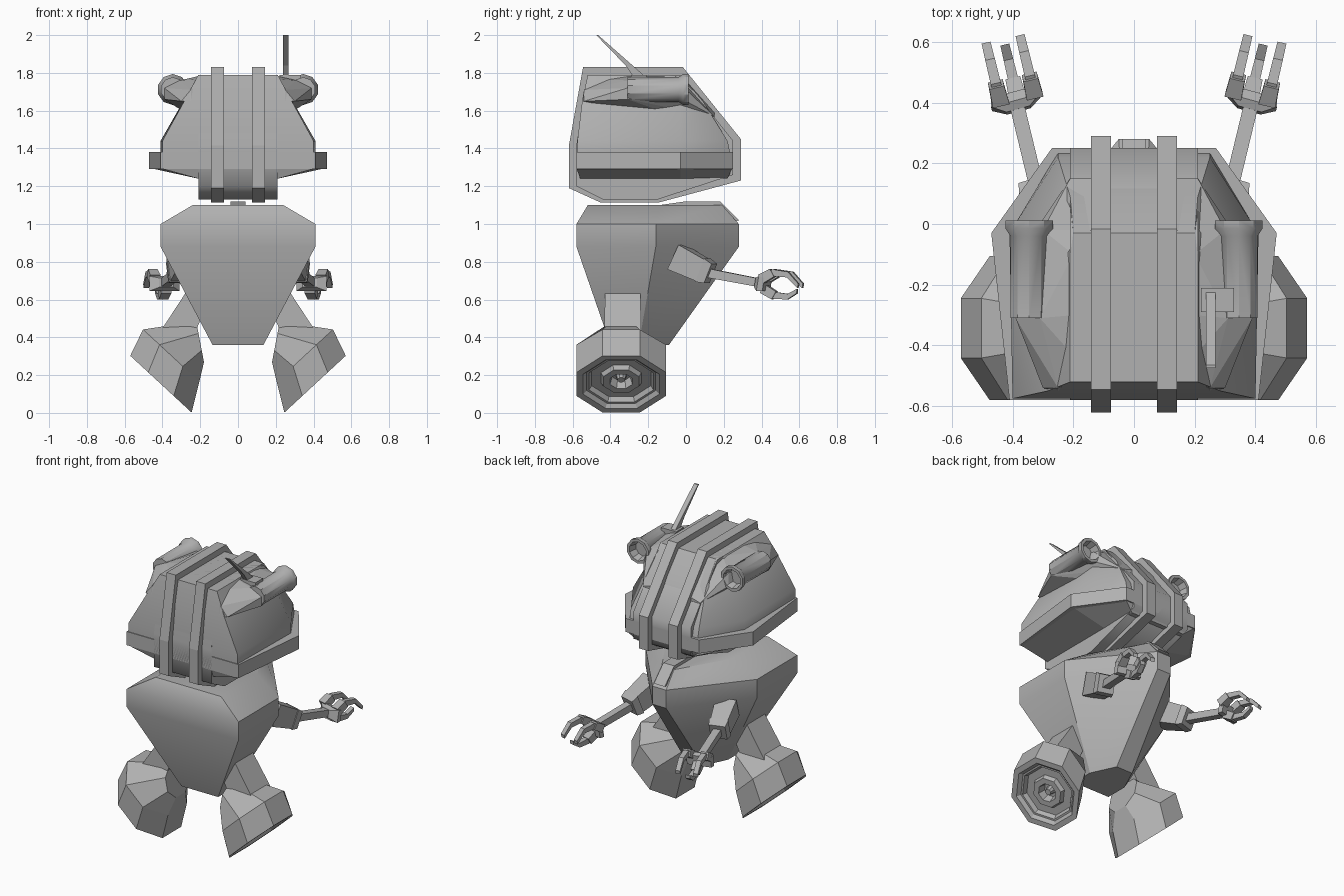
import bpy, bmesh, math
from mathutils import Vector

cube = bpy.data.objects.get("Cube")
if cube:
    bpy.data.objects.remove(cube)

grey = bpy.data.materials.new("plain_grey")
grey.use_nodes = True
TONE = (0.44, 0.44, 0.44, 1)
grey.diffuse_color = TONE
grey.node_tree.nodes["Principled BSDF"].inputs["Base Color"].default_value = TONE


def finish(name, bm, mirror=False, smooth=0):
    bmesh.ops.recalc_face_normals(bm, faces=bm.faces)
    mesh = bpy.data.meshes.new(name)
    bm.to_mesh(mesh)
    bm.free()
    mesh.materials.append(grey)
    ob = bpy.data.objects.new(name, mesh)
    bpy.context.collection.objects.link(ob)
    if mirror:
        ob.modifiers.new("mirror", 'MIRROR').use_mirror_merge = False
    if smooth:
        bpy.ops.object.select_all(action='DESELECT')
        ob.select_set(True)
        bpy.context.view_layer.objects.active = ob
        bpy.ops.object.shade_smooth_by_angle(angle=math.radians(smooth))
    return ob


def loft(name, rings, mirror=False, smooth=0):
    """Skin a list of equal rings and cap both ends."""
    bm = bmesh.new()
    loops = [[bm.verts.new(p) for p in ring] for ring in rings]
    n = len(loops[0])
    for a, b in zip(loops, loops[1:]):
        for i in range(n):
            j = (i + 1) % n
            bm.faces.new((a[i], a[j], b[j], b[i]))
    bm.faces.new(loops[0])
    bm.faces.new(loops[-1])
    return finish(name, bm, mirror, smooth)


def prism(name, profile, x0, x1, mirror=False, smooth=0):
    """Side profile (y, z) extruded across x."""
    return loft(name, [[(x, y, z) for y, z in profile] for x in (x0, x1)], mirror, smooth)


def sweep(name, path, sizes, sides=4, mirror=True, smooth=0):
    """Rings of (half width, half height) along a path, square to its chord."""
    path = [Vector(p) for p in path]
    d = (path[-1] - path[0]).normalized()
    right = d.cross(Vector((0, 0, 1))).normalized()
    up = right.cross(d)
    k = 1 / math.cos(math.pi / sides)
    turns = [(i + 0.5) * math.tau / sides for i in range(sides)]
    rings = [[p + right * w * k * math.cos(t) + up * h * k * math.sin(t) for t in turns]
             for p, (w, h) in zip(path, sizes)]
    return loft(name, rings, mirror, smooth)


def hull(name, points, mirror=True):
    bm = bmesh.new()
    for p in points:
        bm.verts.new(p)
    res = bmesh.ops.convex_hull(bm, input=bm.verts)
    bmesh.ops.delete(bm, geom=list(set(res["geom_interior"])), context='VERTS')
    return finish(name, bm, mirror)


def slab(z, w0, y0, w1, ym, w2, y1):
    """Six-sided outline: front, widest and back half widths."""
    half = [(w0, y0), (w1, ym), (w2, y1)]
    return [(x, y, z) for x, y in half] + [(-x, y, z) for x, y in reversed(half)]


# Torso, narrowing to a keel at the back, with a low ridge on top
loft("torso", [
    slab(0.36, 0.135, -0.40, 0.135, -0.25, 0.06, -0.09),
    slab(0.88, 0.41, -0.58, 0.41, -0.16, 0.05, 0.28),
    slab(1.00, 0.41, -0.58, 0.41, -0.16, 0.05, 0.28),
    slab(1.10, 0.24, -0.52, 0.24, -0.14, 0.045, 0.19)], smooth=32)
prism("torso_ridge", [(-0.16, 1.08), (-0.14, 1.10), (0.0, 1.12), (0.18, 1.12),
                      (0.28, 1.02), (0.1, 0.95)], -0.04, 0.04)

# Head dome, rim and underside
loft("head_dome", [
    slab(1.37, 0.40, -0.575, 0.41, -0.03, 0.25, 0.235),
    slab(1.44, 0.40, -0.575, 0.41, -0.03, 0.25, 0.22),
    slab(1.65, 0.285, -0.55, 0.29, -0.03, 0.21, 0.09),
    slab(1.79, 0.21, -0.52, 0.21, -0.10, 0.20, -0.03)], smooth=45)
loft("head_rim", [
    slab(1.29, 0.41, -0.58, 0.47, -0.03, 0.27, 0.25),
    slab(1.38, 0.41, -0.58, 0.47, -0.03, 0.27, 0.25)])
loft("head_underside", [
    slab(1.24, 0.21, -0.56, 0.21, -0.03, 0.20, 0.22),
    slab(1.295, 0.41, -0.58, 0.46, -0.03, 0.27, 0.245)])
prism("head_core", [(-0.52, 1.79), (-0.03, 1.79), (0.25, 1.44), (0.25, 1.26), (-0.15, 1.13),
                    (-0.44, 1.13), (-0.58, 1.20), (-0.58, 1.42)], -0.21, 0.21, smooth=75)
prism("head_band", [(-0.545, 1.83), (-0.016, 1.83), (0.29, 1.45), (0.29, 1.23), (-0.14, 1.115),
                    (-0.455, 1.115), (-0.62, 1.19), (-0.62, 1.415)], 0.075, 0.142, True)

# Lamps with flared, hollow back ends, and the brows that carry them
lamp = [(-0.31, 0.062), (-0.04, 0.062), (-0.015, 0.078), (0.012, 0.078), (0.012, 0.06), (-0.04, 0.048)]
sweep("lamp", [(0.345, y, 1.712) for y, r in lamp], [(r, r) for y, r in lamp], 10, smooth=35)
hull("lamp_brow", [
    (0.14, -0.02, 1.78), (0.14, 0.15, 1.59), (0.21, 0.15, 1.57), (0.14, 0.15, 1.50),
    (0.30, -0.02, 1.73), (0.31, 0, 1.65), (0.14, -0.50, 1.77), (0.25, -0.54, 1.71),
    (0.25, -0.55, 1.65), (0.30, -0.54, 1.65), (0.31, -0.31, 1.76), (0.39, -0.31, 1.72),
    (0.39, -0.31, 1.66), (0.2, -0.1, 1.785), (0.2, -0.3, 1.785)])

# Antenna on one side only
prism("antenna_base", [(-0.29, 1.72), (-0.29, 1.79), (-0.21, 1.79), (-0.21, 1.72)], 0.22, 0.33)
prism("antenna_blade", [(-0.475, 2.0), (-0.465, 2.0), (-0.215, 1.78), (-0.28, 1.78), (-0.32, 1.84)],
      0.237, 0.268)

# Arms: shoulder block, cuff, rod, palm
sweep("shoulder", [(0.27, -0.05, 0.825), (0.32, 0.11, 0.745)], [(0.065, 0.072), (0.052, 0.06)])
sweep("arm_cuff", [(0.313, 0.09, 0.755), (0.325, 0.13, 0.738)], [(0.06, 0.066), (0.052, 0.055)])
sweep("forearm", [(0.32, 0.12, 0.74), (0.39, 0.41, 0.685)], [(0.024, 0.024), (0.024, 0.022)])
sweep("palm", [(0.38, 0.375, 0.69), (0.39, 0.40, 0.685), (0.395, 0.43, 0.68)],
      [(0.04, 0.025), (0.082, 0.04), (0.078, 0.035)])

# Three curved claws: two above, one below, each on a knuckle block
UPPER = [(0.41, 0.708), (0.47, 0.742), (0.55, 0.732), (0.605, 0.672)]
LOWER = [(0.41, 0.658), (0.47, 0.622), (0.54, 0.615), (0.59, 0.645)]
for name, x, bend, reach in (("inner_claw", 0.328, UPPER, 0.015), ("outer_claw", 0.44, UPPER, -0.01),
                             ("lower_claw", 0.382, LOWER, 0)):
    path = [(x + 0.24 * (y - 0.41), y + reach, z) for y, z in bend]
    sweep(name, path, [(0.017, 0.02), (0.017, 0.018), (0.016, 0.015), (0.015, 0.012)])
    sweep(name + "_knuckle", path[:2], [(0.028, 0.026), (0.025, 0.024)])

# Thighs
sweep("thigh", [(0.20, -0.335, 0.635), (0.35, -0.335, 0.37)], [(0.093, 0.065), (0.098, 0.085)])

# Feet: octagonal drums tilted outward and down, with a stepped recess
centre = Vector((0.408, -0.343, 0.152))
inward = Vector((-0.68, 0, 0.735))
rise = Vector((0.735, 0, 0.68))
across = Vector((0, 1, 0))
turns = [(i + 0.5) * math.tau / 8 for i in range(8)]


def foot_ring(depth, ru, rv, shift=0, tilt=0):
    k = 1 / math.cos(math.pi / 8)
    return [centre + rise * (shift + ru * k * math.cos(t)) + across * (rv * k * math.sin(t))
            + inward * (depth + tilt * k * math.cos(t)) for t in turns]


recess = [(0.03, 0.08), (0.07, 0.12), (0.07, 0.2), (0.02, 0.25), (0.02, 0.4),
          (0.045, 0.45), (0.045, 0.66), (0.02, 0.72), (0.02, 0.77), (0, 0.85), (0, 1)]
rings = [foot_ring(d, 0.221 * s, 0.237 * s) for d, s in recess]
rings += [foot_ring(0.148, 0.203, 0.237, 0.063), foot_ring(0.305, 0.088, 0.12, 0, 0.065)]
loft("foot", rings, True)
